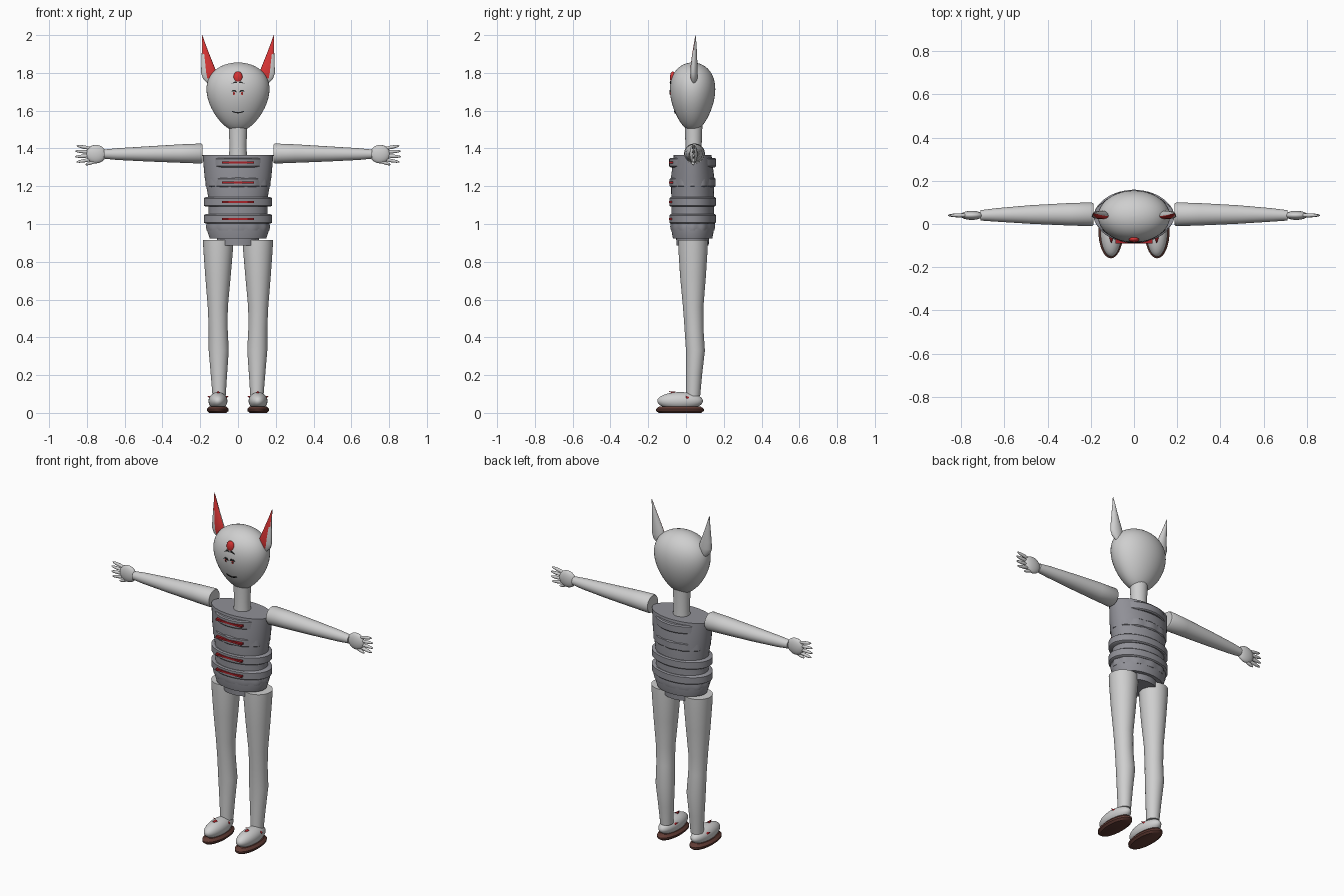
import bpy, bmesh
from math import sin, cos, pi, sqrt, radians
from mathutils import Matrix, Euler, Vector

if "Cube" in bpy.data.objects:
    bpy.data.objects.remove(bpy.data.objects["Cube"], do_unlink=True)


def material(name, r, g, b):
    m = bpy.data.materials.new(name)
    m.use_nodes = True
    m.diffuse_color = (r, g, b, 1)
    m.node_tree.nodes["Principled BSDF"].inputs["Base Color"].default_value = (r, g, b, 1)
    return m


SKIN = material("light_grey", 0.62, 0.62, 0.62)
SUIT = material("slate_grey", 0.28, 0.28, 0.31)
RED = material("bright_red", 0.7, 0.035, 0.035)
TRIM = material("dark_red", 0.4, 0.015, 0.02)
SOLE = material("brown", 0.12, 0.045, 0.035)
INK = material("black", 0.02, 0.02, 0.02)
CY = 0.035  # depth of the body axis


def finish(bm, name, mats, smooth=True):
    bmesh.ops.recalc_face_normals(bm, faces=bm.faces)
    mesh = bpy.data.meshes.new(name)
    bm.to_mesh(mesh)
    bm.free()
    for m in mats:
        mesh.materials.append(m)
    ob = bpy.data.objects.new(name, mesh)
    bpy.context.collection.objects.link(ob)
    if smooth:
        bpy.ops.object.select_all(action="DESELECT")
        ob.select_set(True)
        bpy.context.view_layer.objects.active = ob
        bpy.ops.object.shade_smooth_by_angle(angle=radians(40))
    return ob


def loft(name, rings, mats, axis="z", side=1, n=36, front=1, wave=0, paint=None):
    """Skin elliptical rings (t, centre a, centre b, radius a, radius b)."""
    bm = bmesh.new()
    loops = []
    for t, a, b, ra, rb in rings:
        loop = []
        for k in range(n):
            ang = 2 * pi * k / n
            w = 1 + wave * cos(12 * ang)
            u = a + ra * w * cos(ang)
            v = b + rb * w * sin(ang) * (front if sin(ang) < 0 else 1)
            co = (u, v, t) if axis == "z" else (t, u, v)
            loop.append(bm.verts.new((co[0] * side, co[1], co[2])))
        loops.append(loop)
    for i in range(len(loops) - 1):
        for k in range(n):
            j = (k + 1) % n
            f = bm.faces.new((loops[i][k], loops[i][j], loops[i + 1][j], loops[i + 1][k]))
            if paint:
                f.material_index = paint(2 * pi * (k + 0.5) / n, i)
    bm.faces.new(loops[0])
    bm.faces.new(loops[-1])
    return finish(bm, name, mats)


def blob(name, loc, size, mat, side=1, rot=(0, 0, 0), cone=False):
    """Ellipsoid or cone, placed on either side."""
    bm = bmesh.new()
    if cone:
        bmesh.ops.create_cone(bm, cap_ends=True, segments=12, radius1=1, radius2=0, depth=2)
    else:
        bmesh.ops.create_uvsphere(bm, u_segments=28, v_segments=16, radius=1)
    turn = Euler((rot[0], rot[1] * side, rot[2] * side)).to_matrix().to_4x4()
    place = Matrix.Translation(Vector((loc[0] * side, loc[1], loc[2])))
    bm.transform(place @ turn @ Matrix.Diagonal((*size, 1)))
    return finish(bm, name, [mat])


def face_y(x, z):
    c = (z - 1.6725) / 0.1825
    r = 0.162 * sqrt(1 - c * c) * (1 + 0.25 * c)
    return CY - 0.72 * sqrt(r * r - x * x)


def face_plate(name, outline, mat, lift=0.004):
    """Thin plate that follows the front of the head."""
    bm = bmesh.new()
    outer = [bm.verts.new((x, face_y(x, z) - lift, z)) for x, z in outline]
    inner = [bm.verts.new((x, face_y(x, z) + 0.003, z)) for x, z in outline]
    bm.faces.new(outer)
    bm.faces.new(inner[::-1])
    for i in range(len(outline)):
        j = (i + 1) % len(outline)
        bm.faces.new((outer[j], outer[i], inner[i], inner[j]))
    return finish(bm, name, [mat], smooth=False)


# Head and neck
egg = []
for i in range(29):
    t = pi - (0.02 + (pi - 0.04) * i / 28)
    r = 0.162 * sin(t) * (1 + 0.25 * cos(t))
    egg.append((1.6725 + 0.1825 * cos(t), 0, CY, r, 0.72 * r))
loft("head", egg, [SKIN], n=48)
loft("neck", [(1.34, 0, 0.04, 0.048, 0.046), (1.42, 0, 0.04, 0.045, 0.043),
              (1.53, 0, 0.04, 0.05, 0.047)], [SKIN])

# Forehead gem and mouth
blob("forehead_gem", (0, -0.07, 1.776), (0.024, 0.015, 0.032), RED)
xs = [-0.032 + 0.008 * i for i in range(9)]
arc = [(x, 1.586 + 8 * x * x) for x in xs]
face_plate("mouth", arc + [(x, z + 0.006) for x, z in arc[::-1]], INK)

# Torso with a stepped hip block
body = [(0.885, 0.11, 0.085), (0.922, 0.112, 0.087), (0.923, 0.15, 0.104),
        (0.97, 0.165, 0.113), (1.05, 0.155, 0.113), (1.15, 0.159, 0.113),
        (1.25, 0.177, 0.114), (1.365, 0.187, 0.1)]
loft("torso", [(z, 0, CY, a, b) for z, a, b in body], [SUIT], n=48)

# Raised bands, each with a red stripe at the front
bands = [("chest", 1.325, 0.155, 0.124, 0), ("rib", 1.22, 0.168, 0.119, 0.018),
         ("waist", 1.117, 0.181, 0.123, 0), ("hip", 1.027, 0.181, 0.123, 0)]
for name, z, rx, ry, wave in bands:
    loft(name + "_band", [(z + dz, 0, CY, rx * s, ry * s) for dz, s in
                          ((-0.025, 0.95), (-0.019, 1), (0.019, 1), (0.025, 0.95))],
         [SUIT], n=72, wave=wave)
    bm = bmesh.new()
    bmesh.ops.create_cube(bm, size=1)
    bm.transform(Matrix.Translation((0, -0.078, z)) @ Matrix.Diagonal((0.17, 0.026, 0.011, 1)))
    finish(bm, name + "_stripe", [TRIM], smooth=False)
loft("skirt_hem", [(0.965, 0, CY, 0.163, 0.113), (0.985, 0, CY, 0.168, 0.117),
                   (1.01, 0, CY, 0.162, 0.115)], [SUIT], n=72, wave=0.015)

for word, s in (("left", 1), ("right", -1)):
    # Pointed ears, red on the hollow front
    ear = [(1.745, 0.148, 0.04, 0.012, 0.012), (1.77, 0.15, 0.037, 0.036, 0.024),
           (1.8, 0.154, 0.036, 0.042, 0.026), (1.84, 0.161, 0.037, 0.033, 0.024),
           (1.9, 0.172, 0.041, 0.02, 0.017), (1.95, 0.181, 0.046, 0.01, 0.01),
           (2.0, 0.19, 0.05, 0.001, 0.001)]
    loft(word + "_ear", ear, [SKIN, RED], side=s, front=0.5,
         paint=lambda a, i: int(i > 0 and sin(a) < 0 and cos(a) < (0.35 if i < 4 else 0.8)))

    # Eyes: lash, iris, and a brow flourish under the gem
    lash = [(0.004, 1.695), (0.012, 1.708), (0.026, 1.71), (0.038, 1.7),
            (0.032, 1.701), (0.024, 1.702), (0.014, 1.7)]
    face_plate(word + "_lash", [(x * s, z) for x, z in lash], INK)
    for part, cx, rx, rz, mat in (("iris", 0.022, 0.006, 0.009, RED),
                                  ("pupil", 0.022, 0.003, 0.005, INK)):
        ring = [((cx + rx * cos(k * pi / 6)) * s, 1.691 + rz * sin(k * pi / 6)) for k in range(12)]
        face_plate(word + "_" + part, ring, mat, 0.003 if part == "iris" else 0.005)
    brow = [(0.001, 1.748), (0.016, 1.756), (0.034, 1.742), (0.018, 1.747)]
    face_plate(word + "_gem_setting", [(x * s, z) for x, z in brow], INK)

    # Arms, hands and fingers
    loft(word + "_arm", [(0.188, 0.045, 1.373, 0.05, 0.048), (0.196, 0.045, 1.373, 0.055, 0.053),
                         (0.3, 0.045, 1.373, 0.052, 0.049), (0.48, 0.044, 1.371, 0.043, 0.04),
                         (0.64, 0.042, 1.37, 0.031, 0.031), (0.71, 0.04, 1.37, 0.024, 0.024)],
         [SKIN], axis="x", side=s)
    blob(word + "_hand", (0.752, 0.04, 1.37), (0.053, 0.021, 0.049), SKIN, s)
    for i, dz in enumerate((0.036, 0.013, -0.011, -0.034)):
        reach = 0.82 - abs(dz) * 0.3
        blob(f"{word}_finger_{i + 1}", (reach, 0.04, 1.37 + dz), (0.046, 0.009, 0.009),
             SKIN, s, rot=(0, -dz * 5, 0))
    blob(word + "_thumb", (0.775, 0.038, 1.325), (0.034, 0.009, 0.009), SKIN, s, rot=(0, 0.35, 0))

    # Legs
    leg = [(0.09, 0.1, 0.038, 0.035, 0.037), (0.2, 0.101, 0.043, 0.043, 0.042),
           (0.33, 0.102, 0.05, 0.053, 0.05), (0.45, 0.105, 0.042, 0.05, 0.05),
           (0.56, 0.107, 0.038, 0.053, 0.054), (0.72, 0.106, 0.037, 0.067, 0.068),
           (0.86, 0.105, 0.037, 0.078, 0.077), (0.915, 0.105, 0.037, 0.081, 0.078)]
    loft(word + "_leg", leg, [SKIN], side=s)

    # Shoes with soles and small red spikes
    blob(word + "_shoe", (0.106, -0.031, 0.063), (0.05, 0.121, 0.047), SKIN, s)
    loft(word + "_sole", [(0, 0.107, -0.032, 0.046, 0.112), (0.01, 0.107, -0.032, 0.057, 0.126),
                          (0.02, 0.107, -0.032, 0.058, 0.127), (0.034, 0.107, -0.032, 0.045, 0.11)],
         [SOLE], side=s)
    spikes = (("toe", (0.105, -0.075, 0.109), (1.2, 0, 0)),
              ("outer", (0.15, 0.005, 0.083), (0.5, 1.1, 0)),
              ("inner", (0.062, 0.005, 0.083), (0.5, -1.1, 0)))
    for part, loc, rot in spikes:
        blob(f"{word}_{part}_spike", loc, (0.011, 0.011, 0.016), TRIM, s, rot=rot, cone=True)
